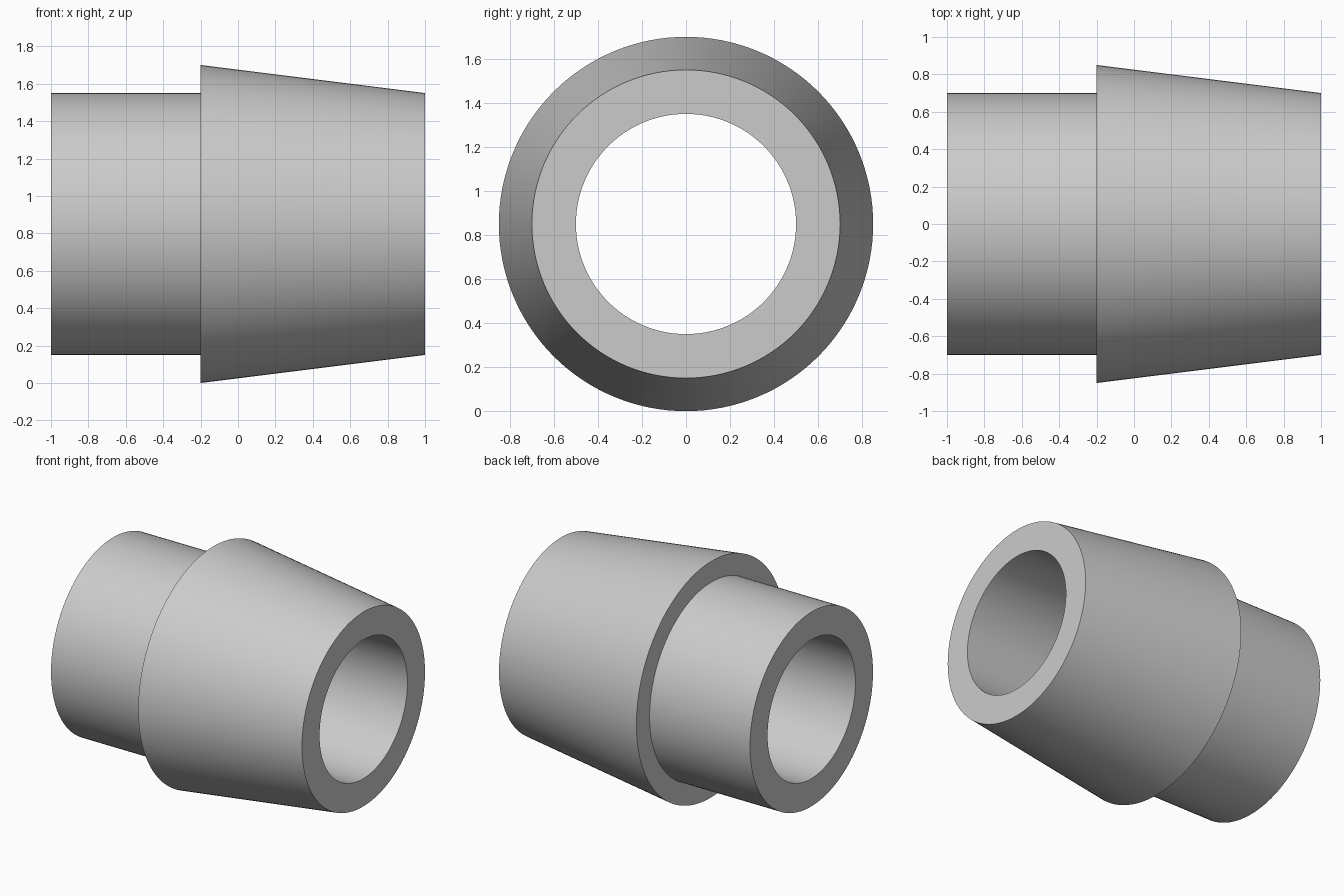
import bpy
import bmesh
import math
from mathutils import Vector

cube = bpy.data.objects.get("Cube")
if cube:
    bpy.data.objects.remove(cube, do_unlink=True)

SEGMENTS = 128
AXIS_HEIGHT = 0.85

# Plain grey material
grey = bpy.data.materials.new("light_grey")
grey.use_nodes = True
colour = (0.6, 0.6, 0.6, 1.0)
grey.diffuse_color = colour
grey.node_tree.nodes["Principled BSDF"].inputs["Base Color"].default_value = colour

# Closed wall section as (x, radius): bore, straight spigot, shoulder, taper
section = [(-1, 0.5), (-1, 0.7), (-0.2, 0.7), (-0.2, 0.85), (1, 0.7), (1, 0.5)]

# Revolve the section around the x axis
bm = bmesh.new()
verts = [bm.verts.new((x, 0, r)) for x, r in section]
edges = [bm.edges.new((v, verts[i - 1])) for i, v in enumerate(verts)]
bmesh.ops.spin(bm, geom=verts + edges, cent=Vector(), axis=Vector((1, 0, 0)),
               angle=math.tau, steps=SEGMENTS, use_merge=True)
bmesh.ops.remove_doubles(bm, verts=bm.verts, dist=0.0001)
bmesh.ops.recalc_face_normals(bm, faces=bm.faces)

mesh = bpy.data.meshes.new("tapered_sleeve")
bm.to_mesh(mesh)
bm.free()
mesh.materials.append(grey)

sleeve = bpy.data.objects.new("tapered_sleeve", mesh)
sleeve.location.z = AXIS_HEIGHT
bpy.context.collection.objects.link(sleeve)

# Smooth round walls, sharp rims
bpy.ops.object.select_all(action="DESELECT")
bpy.context.view_layer.objects.active = sleeve
sleeve.select_set(True)
bpy.ops.object.shade_smooth_by_angle(angle=math.radians(30))
